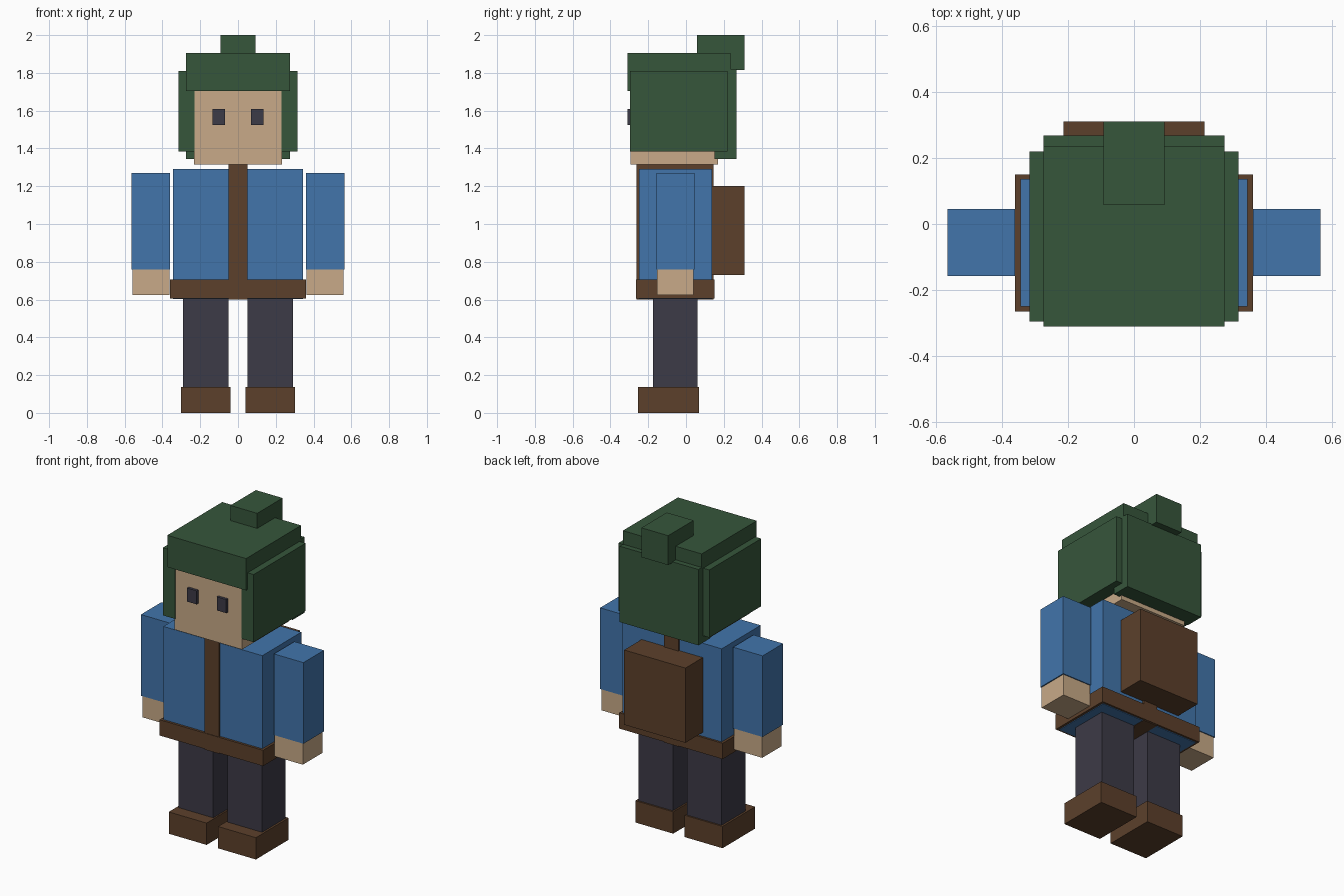
import bpy
import bmesh

default = bpy.data.objects.get("Cube")
if default:
    bpy.data.objects.remove(default, do_unlink=True)


def material(name, r, g, b):
    m = bpy.data.materials.new(name)
    m.use_nodes = True
    m.diffuse_color = (r, g, b, 1)
    m.node_tree.nodes["Principled BSDF"].inputs["Base Color"].default_value = (r, g, b, 1)
    return m


green = material("dark_green", 0.037, 0.093, 0.044)
blue = material("jacket_blue", 0.054, 0.178, 0.407)
brown = material("leather_brown", 0.107, 0.051, 0.024)
skin = material("skin", 0.578, 0.402, 0.246)
dark = material("charcoal", 0.046, 0.043, 0.063)


def box(name, mat, x, y, z):
    """Box spanning the given (low, high) range on each axis."""
    bm = bmesh.new()
    bmesh.ops.create_cube(bm, size=1)
    for v in bm.verts:
        for axis, (low, high) in enumerate((x, y, z)):
            v.co[axis] = high if v.co[axis] > 0 else low
    mesh = bpy.data.meshes.new(name)
    bm.to_mesh(mesh)
    bm.free()
    mesh.materials.append(mat)
    obj = bpy.data.objects.new(name, mesh)
    bpy.context.collection.objects.link(obj)


def centred(name, mat, half, y, z):
    box(name, mat, (-half, half), y, z)


def pair(name, mat, x, y, z):
    box("left_" + name, mat, x, y, z)
    box("right_" + name, mat, (-x[1], -x[0]), y, z)


# Legs and boots
pair("boot", brown, (0.04, 0.303), (-0.255, 0.07), (0, 0.137))
pair("leg", dark, (0.05, 0.29), (-0.175, 0.06), (0.13, 0.62))

# Jacket, belt, centre strap and backpack
centred("torso", blue, 0.344, (-0.25, 0.137), (0.602, 1.29))
centred("belt", brown, 0.36, (-0.265, 0.15), (0.606, 0.705))
centred("centre_strap", brown, 0.05, (-0.262, 0.146), (0.6, 1.315))
centred("backpack", brown, 0.213, (0.137, 0.31), (0.73, 1.2))

# Arms and hands
pair("arm", blue, (0.36, 0.565), (-0.157, 0.046), (0.76, 1.27))
pair("hand", skin, (0.362, 0.558), (-0.153, 0.04), (0.625, 0.765))

# Head and eyes
centred("head", skin, 0.234, (-0.294, 0.17), (1.316, 1.8))
pair("eye", dark, (0.07, 0.136), (-0.311, -0.29), (1.525, 1.61))

# Hair
pair("side_hair", green, (0.23, 0.316), (-0.296, 0.22), (1.385, 1.81))
centred("back_hair", green, 0.274, (0.15, 0.268), (1.343, 1.82))
centred("hair_cap", green, 0.274, (-0.311, 0.235), (1.705, 1.905))
centred("hair_bun", green, 0.093, (0.058, 0.31), (1.815, 2.0))
